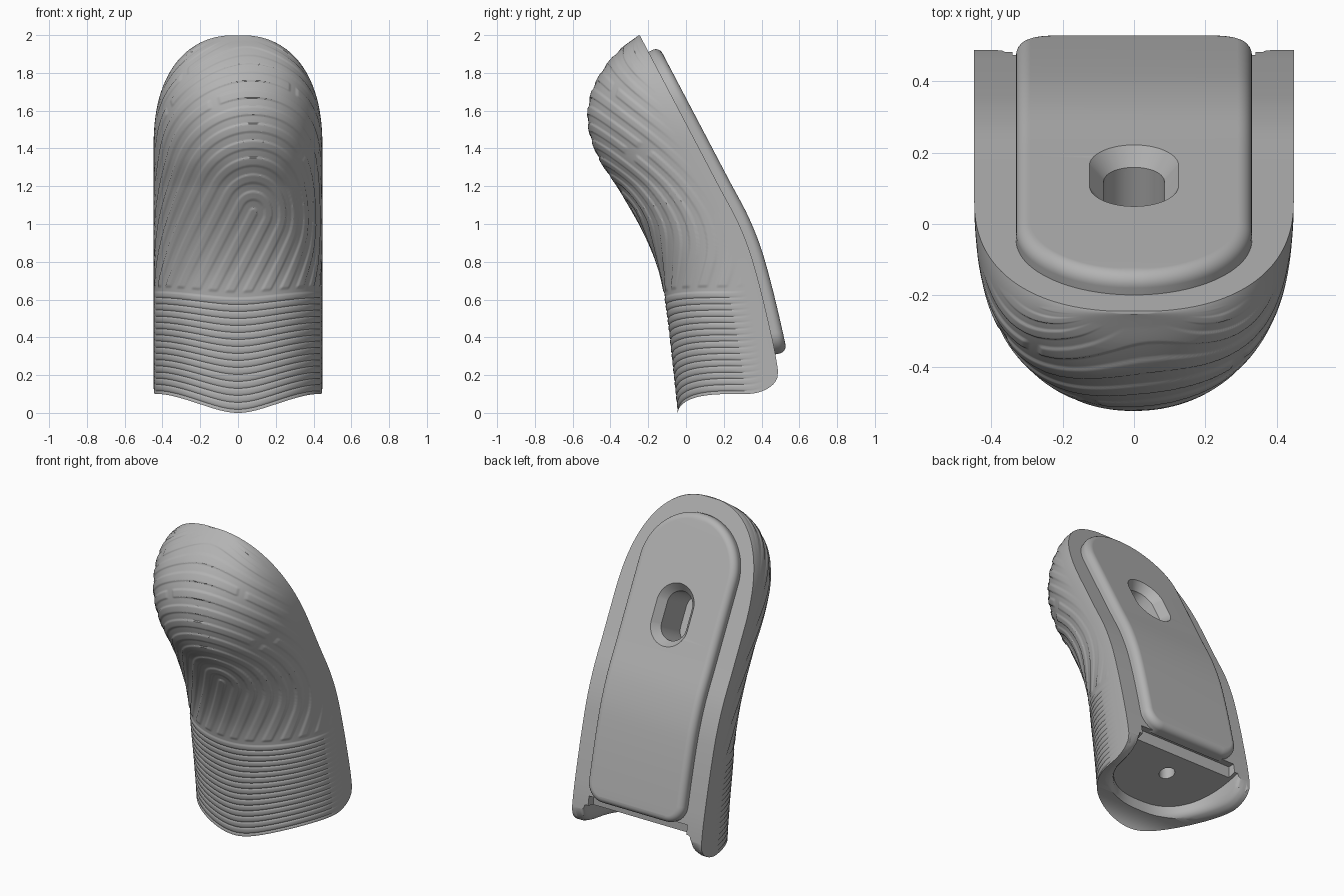
import bpy, bmesh, math
from mathutils import Vector

cube = bpy.data.objects.get("Cube")
if cube:
    bpy.data.objects.remove(cube)

grey = bpy.data.materials.new("matte_grey")
grey.use_nodes = True
grey.diffuse_color = (0.45, 0.45, 0.45, 1)
grey.node_tree.nodes["Principled BSDF"].inputs["Base Color"].default_value = (0.45, 0.45, 0.45, 1)

# Side profile of the thumb: (height, depth)
FRONT = [(0, -.04), (.3, -.072), (.55, -.102), (.75, -.14), (.95, -.22), (1.18, -.35), (1.35, -.46),
         (1.52, -.515), (1.68, -.503), (1.82, -.435), (1.93, -.34), (2, -.25)]
BACK = [(0, .505), (.2, .49), (.4, .455), (.8, .355), (1, .28), (1.2, .175), (1.6, -.035), (2, -.245)]


def curve(pts, x):
    """Smooth interpolation through points."""
    i = 0
    while i < len(pts) - 2 and x > pts[i + 1][0]:
        i += 1
    (x0, y0), (x1, y1) = pts[i], pts[i + 1]

    def slope(k):
        a, b = pts[max(k - 1, 0)], pts[min(k + 1, len(pts) - 1)]
        return (b[1] - a[1]) / (b[0] - a[0])
    h = x1 - x0
    t = (x - x0) / h
    return (y0 * (1 + 2 * t) * (1 - t) ** 2 + y1 * t * t * (3 - 2 * t)
            + h * t * (1 - t) * ((1 - t) * slope(i) - t * slope(i + 1)))


def clamp(v):
    return max(0.0, min(1.0, v))


def make_object(name, bm):
    bmesh.ops.recalc_face_normals(bm, faces=bm.faces)
    mesh = bpy.data.meshes.new(name)
    bm.to_mesh(mesh)
    bm.free()
    mesh.materials.append(grey)
    ob = bpy.data.objects.new(name, mesh)
    bpy.context.collection.objects.link(ob)
    return ob


def activate(ob):
    bpy.ops.object.select_all(action='DESELECT')
    ob.select_set(True)
    bpy.context.view_layer.objects.active = ob


def cut(ob, cutter):
    activate(ob)
    cutter.hide_render = True
    mod = ob.modifiers.new("cut", 'BOOLEAN')
    mod.object, mod.operation, mod.solver = cutter, 'DIFFERENCE', 'EXACT'
    bpy.ops.object.modifier_apply(modifier=mod.name)


def skin(bm, rings):
    """Join closed rings of points into a tube and return the vertex rings."""
    loops = [[bm.verts.new(p) for p in ring] for ring in rings]
    n = len(loops[0])
    for a, b in zip(loops, loops[1:]):
        for i in range(n):
            j = (i + 1) % n
            bm.faces.new((a[i], a[j], b[j], b[i]))
    return loops


def ladder(bm, loop):
    """Fill a mirror-symmetric loop with rungs from side to side."""
    n = len(loop)
    for i in range(n // 2 - 1):
        bm.faces.new((loop[i], loop[i + 1], loop[n - 2 - i], loop[n - 1 - i]))


# Fingerprint relief: wavy rows on the cuff, loops round a slanted core above
PERIOD, CUFF_TOP = .037, .615


def relief(th, z, level):
    fade = clamp((1.42 - abs(th)) / .3) * clamp((1.97 - z) / .05)
    if level < CUFF_TOP:
        return .004 * fade * clamp(1.5 + 1.5 * math.cos(level / PERIOD * math.tau))
    x, y = .5 * th - .09, z - 1.06
    along = max(0, -.5 * x - .866 * y)
    dist = math.hypot(x + .5 * along, y + .866 * along)
    k = round(dist / .09)
    wave = clamp(.5 + 2.5 * math.cos(dist / .09 * math.tau))
    if dist > .4:
        gap = math.sin(k * k * 2.3)
        wave *= clamp(abs(math.atan2(x, y) - gap) * dist / .02 - 1)
    return .005 * fade * wave * clamp((level - .635) / .012)


def section(level, scale, cols, textured=False, extend=0, lift_span=.9):
    """D-shaped slice with a flat back."""
    ring = []
    for c in range(cols + 1):
        th = math.pi * (c / cols - .5)
        s, co = math.sin(th), max(0, math.cos(th))
        t = clamp(abs(s) / .9)
        corner = clamp((abs(th) - 1.24) / .33)
        lift = .1 * t * t * (3 - 2 * t) + .12 * (1 - math.sqrt(1 - corner ** 2))
        z = level + lift * clamp(1 - level / lift_span)
        p = 2.5 - .4 * clamp((z - .5) / .7)
        r = (abs(s) ** p + co ** p) ** (-1 / p)
        taper = clamp((z - 1.4) / .6)
        w = .447 * max(0, 1 - taper ** 2.35) ** (1 / 2.35)
        yb = curve(BACK, z)
        d = max(.004, yb - curve(FRONT, z))
        h = relief(th, z, level) if textured else 0
        ring.append((scale * (w + h) * r * s, yb - scale * (d + h) * r * co, z))
    if extend:
        ring = [(ring[0][0], ring[0][1] + extend, ring[0][2])] + ring + \
               [(ring[-1][0], ring[-1][1] + extend, ring[-1][2])]
    return ring


# Thumb body
ROWS, COLS = 240, 211
levels = [PERIOD / 6 * i for i in range(100)]
levels += [CUFF_TOP + (1.998 - CUFF_TOP) * (1 - (1 - i / ROWS) ** 1.25) for i in range(ROWS + 1)]
bm = bmesh.new()
loops = skin(bm, [section(z, 1, COLS, True) for z in levels])
ladder(bm, loops[0])
ladder(bm, loops[-1])
body = make_object("thumb_body", bm)

# Hollow in the underside: rounded lip, tilted roof, open at the back
ROOF = .25
bm = bmesh.new()
lip = [(-.15, 1.0), (-.03, .99), (0, .95), (.012, .92), (.03, .88), (.055, .855), (.09, .835), (.14, .82), (ROOF, .81)]
rings = [[(x, y, z + .25 * (y - .45) * clamp(level / ROOF))
          for x, y, z in section(level, s, 63, extend=.12, lift_span=ROOF)] for level, s in lip]
loops = skin(bm, rings)
ladder(bm, loops[0])
ladder(bm, loops[-1])
hollow = make_object("hollow_cutter", bm)

# Notch under the pad
bm = bmesh.new()
bmesh.ops.create_cube(bm, size=1)
bmesh.ops.scale(bm, verts=bm.verts, vec=(.68, .2, .2))
bmesh.ops.translate(bm, verts=bm.verts, vec=(0, .53, .215))
notch = make_object("notch_cutter", bm)

# Screw hole in the hollow's roof
bm = bmesh.new()
bmesh.ops.create_cone(bm, cap_ends=True, segments=32, radius1=.045, radius2=.045, depth=.3)
bmesh.ops.translate(bm, verts=bm.verts, vec=(0, .29, .26))
hole = make_object("hole_cutter", bm)

# Points on the back, measured along its slope from the tip
SPINE = [Vector((0, curve(BACK, 2 - i * .01), 2 - i * .01)) for i in range(190)]
LENGTH = [0]
for a, b in zip(SPINE, SPINE[1:]):
    LENGTH.append(LENGTH[-1] + (b - a).length)


def on_back(x, s, h):
    i = 0
    while i < len(SPINE) - 2 and LENGTH[i + 1] < s:
        i += 1
    t = (s - LENGTH[i]) / (LENGTH[i + 1] - LENGTH[i])
    lo, hi = SPINE[max(i - 3, 0)], SPINE[min(i + 4, len(SPINE) - 1)]
    tangent = (hi - lo).normalized()
    return SPINE[i].lerp(SPINE[i + 1], t) + Vector((x, -tangent.z * h, tangent.y * h))


# Raised back pad: round top, straight sides, small bottom corners
TOP, BOTTOM, HALF, CORNER = .1, LENGTH[169], .33, .11


def pad_ring(inset, h):
    half = []
    r, c = HALF - inset, CORNER - inset
    for i in range(1, 25):
        a = math.pi / 2 * i / 24
        half.append((r * math.sin(a), TOP + HALF - r * math.cos(a)))
    s0, s1 = TOP + HALF, BOTTOM - CORNER
    half += [(r, s0 + (s1 - s0) * i / 40) for i in range(1, 40)]
    for i in range(13):
        a = math.pi / 2 * i / 12
        half.append((HALF - CORNER + c * math.cos(a), s1 + c * math.sin(a)))
    outline = half + [(-x, s) for x, s in reversed(half)]
    return [on_back(x, s, h) for x, s in outline]


bm = bmesh.new()
rounding = [(.04 * (1 - math.cos(a)), .022 + .04 * math.sin(a))
            for a in [math.pi / 2 * i / 6 for i in range(7)]]
loops = skin(bm, [pad_ring(e, h) for e, h in [(0, -.02)] + rounding])
ladder(bm, loops[0])
ladder(bm, loops[-1])
pad = make_object("back_pad", bm)

# Countersunk hanging slot
bm = bmesh.new()
centre = LENGTH[62]


def slot_ring(r, h):
    pts = []
    for i in range(48):
        a = math.tau * (i + .5) / 48
        pts.append(on_back(r * math.cos(a), centre + r * math.sin(a) + math.copysign(.06, math.sin(a)), h))
    return pts


loops = skin(bm, [slot_ring(r, h) for r, h in [(.141, .082), (.125, .062), (.085, .012), (.085, -.2)]])
for loop in (loops[0], loops[-1]):
    bm.faces.new(loop)
slot = make_object("slot_cutter", bm)

cutters = (hollow, notch, hole, slot)
for cutter in cutters:
    cut(body, cutter)
cut(pad, slot)
for cutter in cutters:
    bpy.data.objects.remove(cutter)

for ob in (body, pad):
    activate(ob)
    bpy.ops.object.shade_smooth_by_angle(angle=math.radians(32))
weighted = pad.modifiers.new("even_shading", 'WEIGHTED_NORMAL')
weighted.keep_sharp = True
